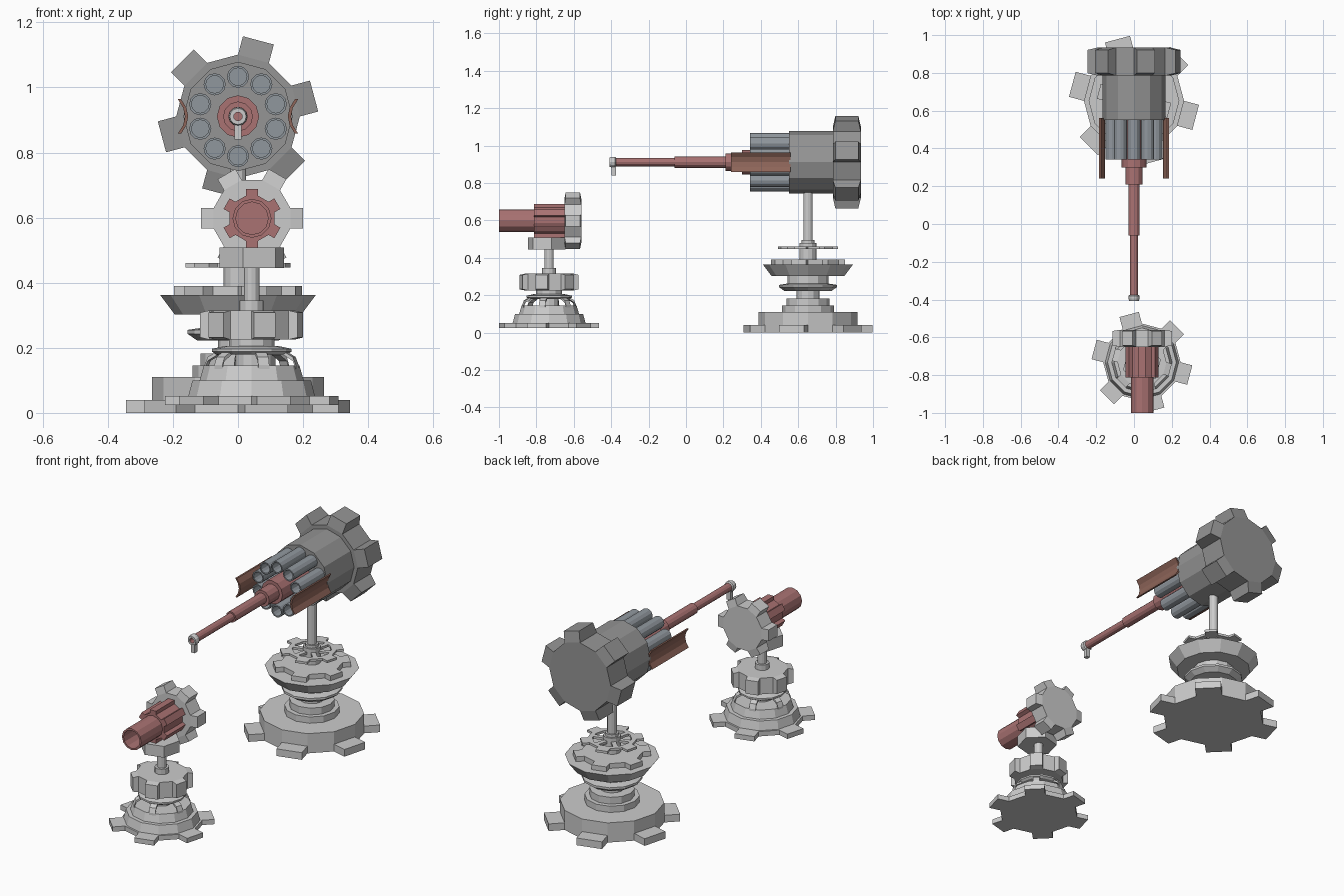
import bpy, bmesh
from math import sin, cos, pi, radians, atan2, degrees
from mathutils import Matrix, Vector

if "Cube" in bpy.data.objects:
    bpy.data.objects.remove(bpy.data.objects["Cube"])


def material(name, rgb):
    m = bpy.data.materials.new(name)
    m.diffuse_color = (*rgb, 1)
    m.use_nodes = True
    m.node_tree.nodes["Principled BSDF"].inputs["Base Color"].default_value = m.diffuse_color
    return m


RED = material("red_paint", (0.40, 0.17, 0.17))
BROWN = material("brown_paint", (0.27, 0.13, 0.10))
DARK = material("dark_steel", (0.30, 0.30, 0.30))
BLUE = material("blue_steel", (0.28, 0.31, 0.34))


def finish(name, bm, loc, forward=False, mat=None):
    """Turn bm into an object; forward lays local +z along world -y."""
    if forward:
        bm.transform(Matrix.Rotation(pi / 2, 4, 'X'))
    bmesh.ops.recalc_face_normals(bm, faces=bm.faces)
    me = bpy.data.meshes.new(name)
    bm.to_mesh(me)
    bm.free()
    ob = bpy.data.objects.new(name, me)
    ob.location = loc
    if mat:
        me.materials.append(mat)
    bpy.context.collection.objects.link(ob)
    return ob


def rings(bm, profile, n, phase=0, closed=False):
    """Revolve (radius, height) points into n flat sides; returns the bands."""
    rs = [[bm.verts.new((r * cos(2 * pi * i / n + phase), r * sin(2 * pi * i / n + phase), z))
           for i in range(n)] for r, z in profile]
    pairs = list(zip(rs, rs[1:]))
    if closed:
        pairs.append((rs[-1], rs[0]))
    else:
        bm.faces.new(rs[0])
        bm.faces.new(rs[-1])
    return [[bm.faces.new((a[i], a[(i + 1) % n], b[(i + 1) % n], b[i])) for i in range(n)]
            for a, b in pairs]


def lathe(name, loc, profile, n=12, phase=0, closed=False, **kw):
    bm = bmesh.new()
    rings(bm, profile, n, radians(phase), closed)
    return finish(name, bm, loc, **kw)


def gear(name, loc, r, z0, z1, tip, phase, hole=0, taper=1.0, **kw):
    """12-sided wheel with six teeth pulled from alternate faces."""
    bm = bmesh.new()
    prof = [(r, z0), (r, z1)] + ([(hole, z1), (hole, z0)] if hole else [])
    band = rings(bm, prof, 12, radians(phase - 15), bool(hole))[0]
    push = tip - r * cos(pi / 12)
    mid = (z0 + z1) / 2
    for i, f in enumerate(bmesh.ops.extrude_discrete_faces(bm, faces=band[::2])['faces']):
        a = radians(phase + 60 * i)
        for v in f.verts:
            v.co += Vector((cos(a), sin(a), 0)) * push
            v.co.z = mid + (v.co.z - mid) * taper
    return finish(name, bm, loc, **kw)


def bars(name, loc, path, width, thick, count, phase, **kw):
    """Radial bars following a (radius, height) path, repeated about z."""
    bm = bmesh.new()
    for k in range(count):
        a = radians(phase) + 2 * pi * k / count
        rot = Matrix.Rotation(a, 4, 'Z')
        secs = [[bm.verts.new(rot @ Vector((r, s * width / 2, z + t)))
                 for s, t in ((-1, 0), (1, 0), (1, thick), (-1, thick))] for r, z in path]
        for p, q in zip(secs, secs[1:]):
            for i in range(4):
                bm.faces.new((p[i], p[(i + 1) % 4], q[(i + 1) % 4], q[i]))
        bm.faces.new(secs[0])
        bm.faces.new(secs[-1])
    return finish(name, bm, loc, **kw)


# ---- Large turret: base and pedestal
B = (0, 0.652, 0)
gear("large_base_gear", B, 0.265, 0, 0.04, 0.338, 105)
lathe("large_base_drum", B, [(0.265, 0.04), (0.265, 0.11)])
lathe("large_pedestal_steps", B, [(0.14, 0.105), (0.14, 0.145), (0.115, 0.145), (0.115, 0.183),
                                  (0.062, 0.183), (0.062, 0.225)])
lathe("large_pedestal_collar", B, [(0.125, 0.222), (0.155, 0.243), (0.155, 0.255), (0.11, 0.262),
                                   (0.11, 0.305)])
lathe("large_bowl", B, [(0.195, 0.303), (0.24, 0.363)])
gear("large_bowl_gear", B, 0.155, 0.36, 0.39, 0.193, 105)
lathe("large_column_foot", B, [(0.045, 0.39), (0.045, 0.48), (0.035, 0.48), (0.035, 0.495)])
lathe("large_column", B, [(0.025, 0.49), (0.025, 0.77)])

# Thin spoked wheel around the column
gear("spoked_wheel_rim", B, 0.125, 0.447, 0.46, 0.158, 105, hole=0.1)
bars("spoked_wheel_spokes", B, [(0.03, 0.447), (0.108, 0.447)], 0.025, 0.013, 6, 75)

# ---- Large turret: gun head, local z is -y
H = (0, 0, 0.911)
gear("large_head_gear", H, 0.19, -0.935, -0.785, 0.242, 15, taper=0.82, forward=True, mat=DARK)
lathe("large_head_drum", H, [(0.168, -0.79), (0.168, -0.55)], forward=True, mat=DARK)
for k in range(10):
    a = radians(90 + 36 * k)
    lathe(f"ring_tube_{k + 1}", (0.122 * cos(a), 0, H[2] + 0.122 * sin(a)),
          [(0.034, -0.56), (0.034, -0.342), (0.027, -0.342), (0.027, -0.52)],
          forward=True, mat=BLUE)
lathe("long_barrel", H, [(0.065, -0.56), (0.065, -0.30), (0.046, -0.30), (0.046, -0.21),
                         (0.03, -0.21), (0.03, 0.062), (0.022, 0.062), (0.022, 0.405),
                         (0.013, 0.405), (0.013, 0.30)], forward=True, mat=RED)

# Muzzle ring and its hanging sight
lathe("muzzle_ring", H, [(0.023, 0.375), (0.029, 0.38), (0.029, 0.395), (0.025, 0.408),
                         (0.014, 0.408), (0.014, 0.375)], closed=True, forward=True)
bars("muzzle_sight", H, [(0.018, 0.375), (0.071, 0.375)], 0.022, 0.024, 1, 270, forward=True)

# Side shields, bowed inwards
for side, s in (("left", -1), ("right", 1)):
    bm = bmesh.new()
    inner = [(s * (0.153 + 0.022 * (t * t)), 0.053 * t) for t in (-1, -0.5, 0, 0.5, 1)]
    outline = inner + [(x + s * 0.01, z) for x, z in reversed(inner)]
    back = [bm.verts.new((x, z, -0.56)) for x, z in outline]
    front = [bm.verts.new((x, z, -0.24)) for x, z in outline]
    n = len(outline)
    for i in range(n):
        bm.faces.new((back[i], back[(i + 1) % n], front[(i + 1) % n], front[i]))
    for ring in (back, front):
        for i in range(4):
            bm.faces.new((ring[i], ring[i + 1], ring[n - 2 - i], ring[n - 1 - i]))
    finish(f"{side}_shield", bm, H, forward=True, mat=BROWN)

# ---- Small turret: base, caged dome and pedestal
S = (0.042, -0.732, 0)
gear("small_base_gear", S, 0.205, 0.025, 0.052, 0.262, 105)
lathe("small_dome", S, [(0.195, 0.05), (0.182, 0.10), (0.16, 0.10), (0.147, 0.145)])
bars("small_dome_ribs", S, [(0.145, 0.135), (0.135, 0.16), (0.105, 0.178)], 0.035, 0.012, 6, 105)
lathe("small_dome_cap", S, [(0.11, 0.18), (0.122, 0.188), (0.122, 0.197), (0.085, 0.205)])
lathe("small_pedestal", S, [(0.05, 0.14), (0.05, 0.2), (0.07, 0.2), (0.07, 0.225)])
gear("small_mid_gear", S, 0.13, 0.225, 0.315, 0.155, 105, taper=0.85)
lathe("small_column", S, [(0.037, 0.31), (0.037, 0.345), (0.024, 0.345), (0.024, 0.45)])
lathe("small_saddle", (S[0], -0.745, 0), [(0.103, 0.445), (0.103, 0.508)], n=6, phase=15)

# ---- Small turret: gun head
G = (0.043, 0, 0.598)
gear("small_head_gear", G, 0.122, 0.56, 0.65, 0.157, 0, taper=0.85, forward=True)
gear("short_barrel_fluted_block", G, 0.072, 0.64, 0.812, 0.09, 30, forward=True, mat=RED)
lathe("short_barrel", G, [(0.06, 0.80), (0.06, 1.0), (0.05, 1.0), (0.05, 0.82)],
      forward=True, mat=RED)
